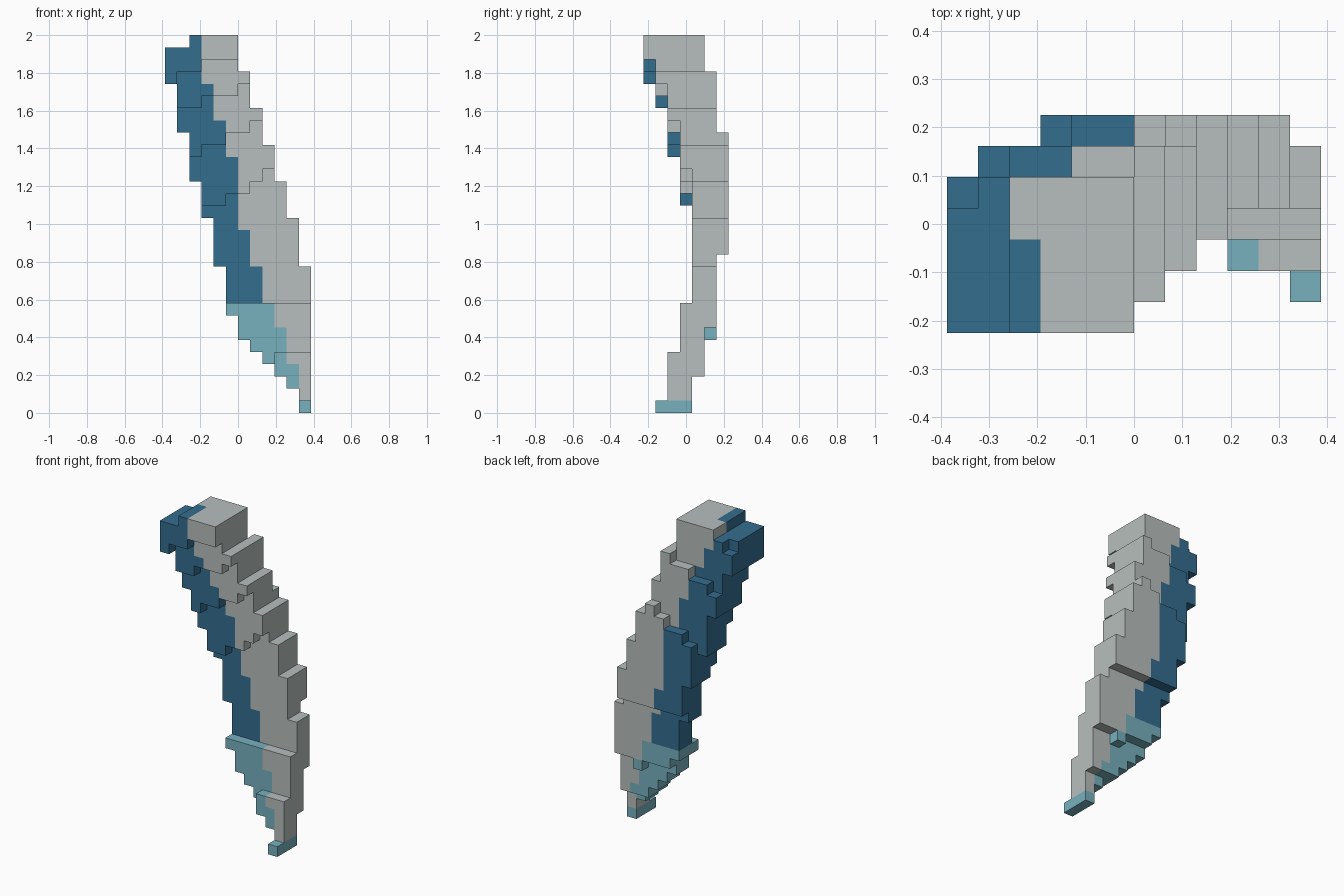
import bpy
import bmesh
import math
from mathutils import Vector

if "Cube" in bpy.data.objects:
    bpy.data.objects.remove(bpy.data.objects["Cube"], do_unlink=True)

UNIT = 2 / 31  # edge length of one block
LEFT, RIGHT = -6, 6

# Outline of the curved blade: lowest and highest block of every column
COLUMN_BOTTOM = [27, 23, 19, 16, 12, 8, 6, 5, 4, 3, 2, 0]
COLUMN_TOP = [30, 30, 31, 31, 31, 31, 28, 25, 22, 19, 16, 12]


def stepped(x, steps, default):
    """Value of a staircase given as (first column, value) pairs."""
    value = default
    for start, step in steps:
        if x >= start:
            value = step
    return value


# Front layers lean forward at the top, and again at the tip
FRONT_STEPS = {
    0: [(-6, 27), (-5, 28), (-3, 29)],
    1: [(-6, 25), (-3, 26), (0, 27)],
    2: [(-6, 21), (-3, 22), (-1, 23), (1, 24)],
    3: [(-6, 17), (-1, 18), (1, 19), (2, 20)],
}
# Back layers: staircase along the top, level bottom
BACK_STEPS = {
    4: [(-6, 29), (-5, 31)],
    5: [(-6, 25), (-4, 26), (-2, 27), (0, 28)],
    6: [(-6, 19), (-3, 20), (-2, 21), (0, 22), (1, 23)],
}
BACK_BOTTOM = {4: 3, 5: 7, 6: 13}


def in_tip(x, layer, z):
    return (layer == 3 and z < 9) or (layer == 2 and z < 5 and x >= 3) \
        or (layer == 1 and z < 1)


def is_solid(x, layer, z):
    column = x - LEFT
    if not COLUMN_BOTTOM[column] <= z < COLUMN_TOP[column]:
        return False
    if layer in FRONT_STEPS:
        return z >= stepped(x, FRONT_STEPS[layer], 0) or in_tip(x, layer, z)
    bottom = BACK_BOTTOM[layer]
    if layer == 5 and x == 3:
        bottom -= 1  # small tooth under the back
    return bottom <= z < stepped(x, BACK_STEPS[layer], 0)


# Slanted line between the grey spine and the coloured cutting edge
EDGE_STEPS = [(0, 6), (1, 5), (4, 4), (7, 3), (9, 2), (12, 1),
              (15, 0), (21, -1), (24, -2), (27, -3)]


def part_of(x, layer, z):
    limit = stepped(z, EDGE_STEPS, 6)
    if z >= 29 and layer > 2:
        limit -= 1
    if x >= limit:
        return "blade_spine"
    return "cutting_edge" if z >= 9 else "edge_tip"


def make_material(name, colour):
    material = bpy.data.materials.new(name)
    material.use_nodes = True
    material.diffuse_color = (*colour, 1)
    for node in material.node_tree.nodes:
        if node.type == "BSDF_PRINCIPLED":
            node.inputs["Base Color"].default_value = (*colour, 1)
            node.inputs["Roughness"].default_value = 0.8
    return material


SIDES = [Vector(side) for side in
         ((1, 0, 0), (-1, 0, 0), (0, 1, 0), (0, -1, 0), (0, 0, 1), (0, 0, -1))]


def add_side(bm, block, side):
    """One outward square on the given side of a block."""
    across = Vector((side.y, side.z, side.x))
    along = side.cross(across)
    centre = Vector(block) + Vector((0.5, 0.5, 0.5)) + side / 2
    corners = []
    for a, b in ((-1, -1), (1, -1), (1, 1), (-1, 1)):
        point = centre + across * a / 2 + along * b / 2
        point.y -= 3.5
        corners.append(bm.verts.new(point * UNIT))
    bm.faces.new(corners)


def build_part(name, blocks, material):
    """Skin of all blocks of one part, merged into large flat faces."""
    bm = bmesh.new()
    for block in blocks:
        if part_of(*block) != name:
            continue
        for side in SIDES:
            neighbour = tuple(int(c) for c in Vector(block) + side)
            if neighbour not in blocks:
                add_side(bm, block, side)
    bmesh.ops.remove_doubles(bm, verts=bm.verts, dist=UNIT / 100)
    bmesh.ops.dissolve_limit(bm, angle_limit=math.radians(1),
                             verts=bm.verts, edges=bm.edges)
    mesh = bpy.data.meshes.new(name)
    bm.to_mesh(mesh)
    bm.free()
    mesh.materials.append(material)
    part = bpy.data.objects.new(name, mesh)
    bpy.context.collection.objects.link(part)


blocks = {(x, layer, z) for x in range(LEFT, RIGHT)
          for layer in range(7) for z in range(31) if is_solid(x, layer, z)}

# Grey spine, blue edge and pale blue tip
build_part("blade_spine", blocks, make_material("pale grey", (0.475, 0.52, 0.51)))
build_part("cutting_edge", blocks, make_material("deep blue", (0.034, 0.153, 0.275)))
build_part("edge_tip", blocks, make_material("light teal", (0.184, 0.44, 0.515)))
